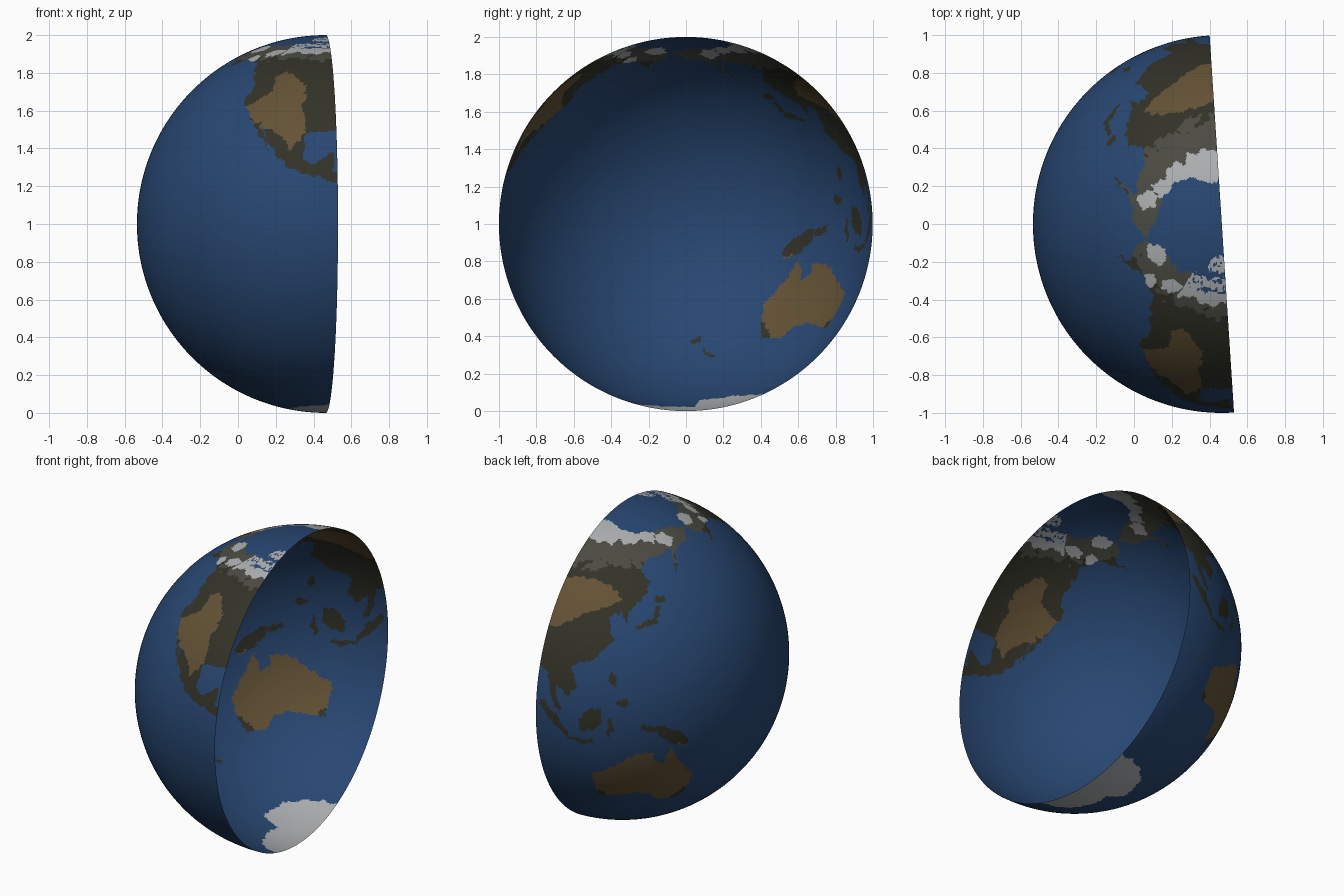
import bpy, bmesh, math
from mathutils import Vector, noise

cube = bpy.data.objects.get("Cube")
if cube:
    bpy.data.objects.remove(cube, do_unlink=True)

CENTRE = Vector((0.465, 0, 1))      # middle of the full globe, radius 1
LON_START = 93.7                    # the shell covers 180 degrees from here
CELLS = 340                         # cells along and across the shell

# Flat colours (linear)
COLOURS = [
    ("ocean_blue", (0.021, 0.063, 0.168)),
    ("forest_olive", (0.032, 0.032, 0.021)),
    ("dry_brown", (0.125, 0.083, 0.035)),
    ("tundra_grey", (0.070, 0.070, 0.056)),
    ("ice_white", (0.41, 0.42, 0.43)),
]
OCEAN, FOREST, DRY, TUNDRA, ICE = range(5)

# Rough coast outlines as (east longitude, latitude)
ASIA = [(85, 22), (97, 16), (99, 8), (103.5, 1.5), (100.5, 13), (105, 9), (109, 12),
        (106, 19), (114, 22.5), (122, 30), (119, 37), (125, 39.5), (127, 34.5), (128, 39.5),
        (135, 44), (140.5, 50), (136, 54.5), (143, 59), (160, 61), (156.5, 51), (164, 60),
        (179, 62.5), (190, 66), (180, 69), (130, 71.5), (105, 77.5), (85, 75)]
AMERICA = [(192, 65.5), (203, 71), (232, 70), (280, 68), (280, 30), (263, 29), (262.3, 22),
           (265, 18.5), (270, 21.5), (273, 21.5), (272, 16), (280, 15), (280, 10),
           (272, 13), (260, 16.5), (254.5, 20), (250.5, 25.5), (247, 31), (250.5, 23),
           (243, 32.5), (236, 40), (236, 48), (227, 58), (213, 60.5), (196, 54.5),
           (202, 58.5), (195, 61.5)]
AUSTRALIA = [(113.5, -22), (122, -18), (130, -12), (136.5, -12), (136, -16), (140, -17.5),
             (142, -11), (146, -17), (153, -26), (150, -37.5), (140.5, -38), (137, -33.5),
             (131, -31.5), (124, -33), (115, -34)]
# Dry regions, laid over the land
DRY_ASIA = [(85, 29), (97, 31.5), (108, 38), (125, 43.5), (118, 50), (105, 51), (85, 48)]
DRY_AMERICA = [(236, 38), (246.5, 44.4), (245, 51.3), (251, 54), (262, 47), (261, 36.9),
               (263, 30), (258, 22.3), (255, 28), (243, 32.7)]
DRY_AUSTRALIA = [(110, -10), (156, -10), (156, -27), (142, -40), (136, -40), (124, -36),
                 (110, -28)]

# Oval islands: longitude, latitude, half length, half width, tilt in degrees
ISLANDS = [
    (134, -2.2, 3, 1.5, -15), (142.5, -6, 7, 2.2, -35),         # New Guinea
    (114, 1, 5.2, 3.2, 50), (100.5, 0, 8, 1.6, -47),            # Borneo, Sumatra
    (110, -7.2, 5, 0.9, -8), (120.5, -2, 3.6, 1, 85),           # Java, Sulawesi
    (121.3, 16, 2.9, 1, 100), (125, 7.5, 2, 1.5, 0),            # Philippines
    (135, 34.8, 4, 1, 15), (140, 38, 3.5, 1, 70),               # Japan
    (143, 43.3, 2, 1.2, 0),
    (176, -38.5, 1.7, 1, -45), (170.5, -43.7, 3, 0.8, 45),      # New Zealand
    (246, 71.3, 4.5, 1.9, 0), (268, 71.5, 4, 2.2, 0),           # Arctic islands
    (266, 78, 3.5, 2.5, 60),
]
# Oval ice patches, in the same form
ICE_SPOTS = [(162, 65.5, 3, 3, 0), (204, 67.5, 3.6, 2.6, 0), (218, 61, 2.2, 2.2, 0),
             (231, 65, 2.6, 2.6, 0)]


def inside(poly, lon, lat):
    """Even-odd test of a point against an outline."""
    hit = False
    ax, ay = poly[-1]
    for bx, by in poly:
        if (ay > lat) != (by > lat) and lon < ax + (lat - ay) * (bx - ax) / (by - ay):
            hit = not hit
        ax, ay = bx, by
    return hit


def in_oval(oval, lon, lat):
    lon0, lat0, length, width, tilt = oval
    east, north = (lon - lon0) * math.cos(math.radians(lat0)), lat - lat0
    c, s = math.cos(math.radians(tilt)), math.sin(math.radians(tilt))
    return math.hypot((east * c + north * s) / length, (north * c - east * s) / width) < 1


def antarctic_edge(lon):
    """Latitude of the southern ice coast, with a deep bay past 168 degrees."""
    if lon < 168:
        return -66 - 0.12 * max(0, lon - 130)
    return -77.7 + 0.07 * max(0, lon - 205)


def direction(lon, lat):
    a, b = math.radians(lon), math.radians(lat)
    return Vector((math.cos(b) * math.cos(a), math.cos(b) * math.sin(a), math.sin(b)))


def surface_colour(lon, lat):
    """Colour index of one spot on the globe."""
    d = direction(lon, lat)
    rough = noise.noise(d * 28)
    # ragged coasts
    lon += (noise.noise(d * 22) + 0.6 * noise.noise(d * 50)) / max(0.2, d.xy.length)
    lat += noise.noise(d * 22 + Vector((9, 4, 2))) + 0.6 * noise.noise(d * 50 + Vector((9, 4, 2)))
    if lat < antarctic_edge(lon):
        return ICE
    if not (any(inside(p, lon, lat) for p in (ASIA, AMERICA, AUSTRALIA))
            or any(in_oval(o, lon, lat) for o in ISLANDS)):
        return OCEAN
    if lat > 64.5 + 2 * rough and lon > 238:
        # broken ice among the northern islands
        return OCEAN if lat > 68 and noise.noise(d * 60) > 0.25 else ICE
    if lat > 66.5 + 3 * rough and lon < 156:
        return ICE
    if any(in_oval(o, lon + 3 * rough, lat + rough) for o in ICE_SPOTS):
        return ICE
    if any(inside(p, lon + rough, lat + rough) for p in (DRY_ASIA, DRY_AMERICA, DRY_AUSTRALIA)):
        return DRY
    limit = 56 if lon < 191 else 61
    return TUNDRA if lat > limit + 5 * rough else FOREST


def map_position(co):
    return LON_START + 180 * (co.x + 0.5), 180 * co.y


# Half globe shell: a flat map grid, coloured cell by cell, then wrapped round
bm = bmesh.new()
bmesh.ops.create_grid(bm, x_segments=CELLS, y_segments=CELLS, size=0.5)
for face in bm.faces:
    face.material_index = surface_colour(*map_position(face.calc_center_median()))
    face.smooth = True
for vert in bm.verts:
    vert.co = CENTRE + direction(*map_position(vert.co))
bmesh.ops.remove_doubles(bm, verts=bm.verts, dist=1e-5)   # close the poles

mesh = bpy.data.meshes.new("half_globe_shell")
bm.to_mesh(mesh)
bm.free()
for name, rgb in COLOURS:
    mat = bpy.data.materials.new(name)
    mat.use_nodes = True
    mat.diffuse_color = (*rgb, 1)
    bsdf = next(n for n in mat.node_tree.nodes if n.type == 'BSDF_PRINCIPLED')
    bsdf.inputs["Base Color"].default_value = (*rgb, 1)
    mesh.materials.append(mat)

globe = bpy.data.objects.new("half_globe_shell", mesh)
bpy.context.collection.objects.link(globe)
